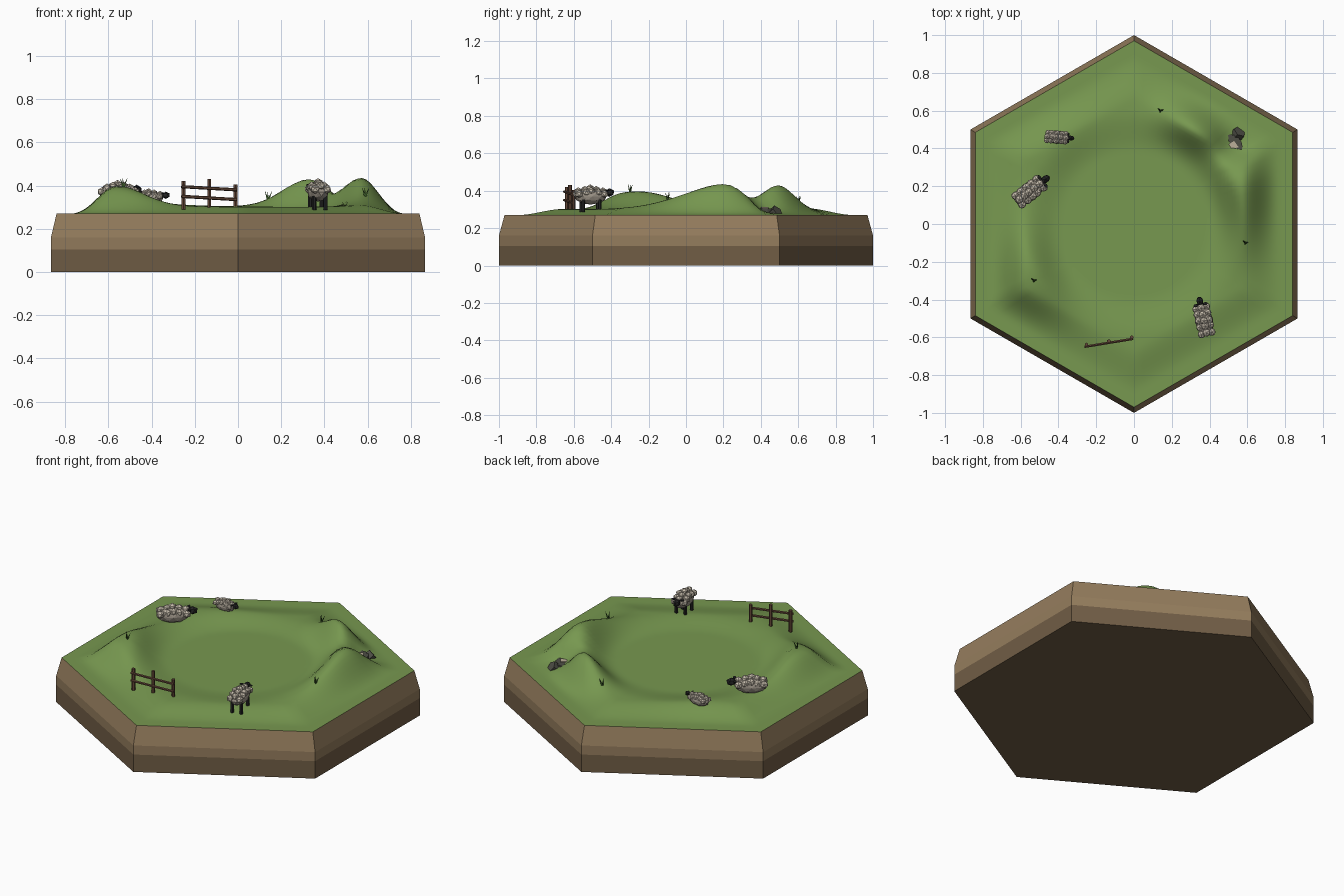
import bpy, bmesh, math, random
from mathutils import Vector, Matrix

if "Cube" in bpy.data.objects:
    bpy.data.objects.remove(bpy.data.objects["Cube"])

random.seed(4)


def mat(name, r, g, b):
    m = bpy.data.materials.new(name)
    m.diffuse_color = (r, g, b, 1)
    m.use_nodes = True
    m.node_tree.nodes["Principled BSDF"].inputs["Base Color"].default_value = m.diffuse_color
    return m


GRASS = mat("grass", 0.185, 0.315, 0.08)
EARTH = mat("light_earth", 0.30, 0.205, 0.11)
SOIL = mat("dark_soil", 0.165, 0.11, 0.06)
WOOD = mat("fence_wood", 0.13, 0.065, 0.04)
BLADE = mat("dark_grass", 0.04, 0.10, 0.02)
WOOL = mat("wool", 0.56, 0.50, 0.41)
FLEECE = mat("grey_fleece", 0.33, 0.29, 0.24)
BLACK = mat("black_face", 0.018, 0.018, 0.018)
ROCK = mat("dark_rock", 0.075, 0.075, 0.06)
SAND = mat("pale_stone", 0.50, 0.43, 0.32)


def finish(bm, name, mats, smooth=False):
    bmesh.ops.recalc_face_normals(bm, faces=bm.faces)
    me = bpy.data.meshes.new(name)
    for f in bm.faces:
        f.smooth = smooth
    bm.to_mesh(me)
    bm.free()
    for m in mats:
        me.materials.append(m)
    ob = bpy.data.objects.new(name, me)
    bpy.context.collection.objects.link(ob)
    return ob


def step(a, b, v):
    t = max(0, min(1, (v - a) / (b - a)))
    return t * t * (3 - 2 * t)


def bump(x, y, cx, cy, sx, sy):
    return math.exp(-((x - cx) / sx) ** 2 / 2 - ((y - cy) / sy) ** 2 / 2)


# Ground height: shallow round basin, ring of hills, flat hexagonal rim
def height(x, y):
    apothem = max(abs(x), abs(x) * 0.5 + abs(y) * 0.866)
    edge = 1 - step(0.57, 0.775, apothem)
    ring = step(0.38, 0.60, math.hypot(x, y))
    hills = (0.132 * bump(x, y, 0.575, 0.2, 0.14, 0.12 if y > 0.2 else 0.22)
             + 0.135 * bump(x, y, 0.34, 0.52, 0.13, 0.13)
             + 0.095 * bump(x, y, -0.55, -0.26, 0.16, 0.2)
             + 0.02 * bump(x, y, -0.45, 0.42, 0.2, 0.2)
             - 0.06 * bump(x, y, 0.53, 0.43, 0.07, 0.07))
    return 0.27 + edge * (0.012 + ring * (0.02 + hills))


# Hexagonal base with bevelled upper edge
bm = bmesh.new()
rings = []
for r, z in ((1, 0), (1, 0.105), (1, 0.16), (0.97, 0.27)):
    rings.append([bm.verts.new((r * math.cos(math.radians(30 + 60 * i)),
                                r * math.sin(math.radians(30 + 60 * i)), z)) for i in range(6)])
bm.faces.new(rings[0]).material_index = 1
for k in range(3):
    for i in range(6):
        j = (i + 1) % 6
        f = bm.faces.new((rings[k][i], rings[k][j], rings[k + 1][j], rings[k + 1][i]))
        f.material_index = 1 if k == 0 else 0
finish(bm, "hexagon_base", [EARTH, SOIL])

# Rolling grass surface
bm = bmesh.new()
N, M = 96, 44
centre = bm.verts.new((0, 0, height(0, 0)))
prev = None
for k in range(1, M + 1):
    ring = []
    for i in range(N):
        a = 2 * math.pi * i / N + math.pi / 6
        off = (a - math.pi / 6) % (math.pi / 3) - math.pi / 6
        r = 0.97 * k / M * math.cos(math.pi / 6) / math.cos(off)
        x, y = r * math.cos(a), r * math.sin(a)
        ring.append(bm.verts.new((x, y, height(x, y))))
    for i in range(N):
        j = (i + 1) % N
        if prev:
            bm.faces.new((prev[i], ring[i], ring[j], prev[j]))
        else:
            bm.faces.new((centre, ring[i], ring[j]))
    prev = ring
finish(bm, "grass_ground", [GRASS], True)


def rod(bm, a, b, radius, sides=6, index=0, taper=1.0):
    a, b = Vector(a), Vector(b)
    d = b - a
    m = Matrix.Translation((a + b) / 2) @ d.to_track_quat('Z', 'Y').to_matrix().to_4x4()
    res = bmesh.ops.create_cone(bm, cap_ends=True, segments=sides, radius1=radius,
                                radius2=radius * taper, depth=d.length, matrix=m)
    for f in {f for v in res["verts"] for f in v.link_faces}:
        f.material_index = index


def blob(bm, loc, size, index, detail=1, turn=0.0):
    m = Matrix.Translation(loc) @ Matrix.Rotation(turn, 4, 'Z') @ Matrix.Diagonal((*size, 1))
    res = bmesh.ops.create_icosphere(bm, subdivisions=detail, radius=1, matrix=m)
    for f in {f for v in res["verts"] for f in v.link_faces}:
        f.material_index = index


# Sheep, modelled facing +x from the ground up
def sheep(name, x, y, z, angle, scale=1.0, legs=True):
    bm = bmesh.new()
    lift = 0.04 if legs else 0.0
    blob(bm, (0, 0, lift + 0.038), (0.088, 0.048, 0.044), 1, 2)
    for i in range(5):                       # tufts of wool along the back
        for s in (-1, 0, 1):
            px = -0.066 + 0.033 * i
            top = 0.081 - 0.015 * abs(s) - 0.008 * abs(i - 2)
            blob(bm, (px + random.uniform(-.005, .005), s * 0.028, lift + top),
                 (0.023, 0.022, 0.021), 0, 1, random.uniform(0, 1))
    blob(bm, (0.103, 0, lift + 0.058), (0.028, 0.02, 0.023), 2)
    for s in (-1, 1):
        blob(bm, (0.085, s * 0.025, lift + 0.07), (0.009, 0.015, 0.006), 2)
        if legs:
            for px in (-0.045, 0.045):
                rod(bm, (px, s * 0.027, -0.005), (px, s * 0.027, 0.06), 0.01, 6, 2)
    bm.transform(Matrix.Translation((x, y, z)) @ Matrix.Rotation(math.radians(angle), 4, 'Z')
                 @ Matrix.Scale(scale, 4))
    finish(bm, name, [WOOL, FLEECE, BLACK])


sheep("standing_sheep", 0.37, -0.51, 0.292, 102)
sheep("resting_sheep", -0.555, 0.17, 0.318, 38, 1.06, False)
sheep("lying_lamb", -0.41, 0.46, 0.312, -4, 0.74, False)

# Fence: three posts and two rails
bm = bmesh.new()
for x, y, z, top in ((-0.252, -0.638, 0.29, 0.42), (-0.133, -0.62, 0.29, 0.43),
                     (-0.012, -0.6, 0.285, 0.405)):
    rod(bm, (x, y, z), (x, y, top), 0.01, 6)
for z in (0.35, 0.395):
    rod(bm, (-0.262, -0.65, z), (-0.005, -0.608, z - 0.015), 0.0075, 6)
finish(bm, "fence", [WOOD])


# Tufts of three pointed blades
def tuft(name, x, y):
    bm = bmesh.new()
    z = height(x, y) - 0.004
    for a, lean in ((0.3, 0.018), (2.4, 0.02), (4.4, 0.01)):
        rod(bm, (x, y, z), (x + lean * math.cos(a), y + lean * math.sin(a), z + 0.042),
            0.006, 3, 0, 0.1)
    finish(bm, name, [BLADE])


for i, p in enumerate(((0.14, 0.6), (0.59, -0.1), (-0.53, -0.3))):
    tuft("grass_tuft_%d" % (i + 1), *p)

# Flat dark rock between the two hills, with a tail and a pale chip on top
bm = bmesh.new()
z = height(0.51, 0.43) + 0.004
rod(bm, (0.51, 0.41, z - 0.06), (0.51, 0.41, z), 0.064, 16)
rod(bm, (0.53, 0.45, z - 0.05), (0.56, 0.49, z - 0.012), 0.035, 5)
finish(bm, "dark_rock", [ROCK])
bm = bmesh.new()
low = [bm.verts.new((px, py, z + 0.001)) for px, py in ((0.46, 0.395), (0.555, 0.405), (0.53, 0.44))]
face = bm.faces.new(low)
up = bmesh.ops.extrude_face_region(bm, geom=[face])
bmesh.ops.translate(bm, vec=(0, 0, 0.006), verts=[v for v in up["geom"] if isinstance(v, bmesh.types.BMVert)])
finish(bm, "pale_chip", [SAND])
